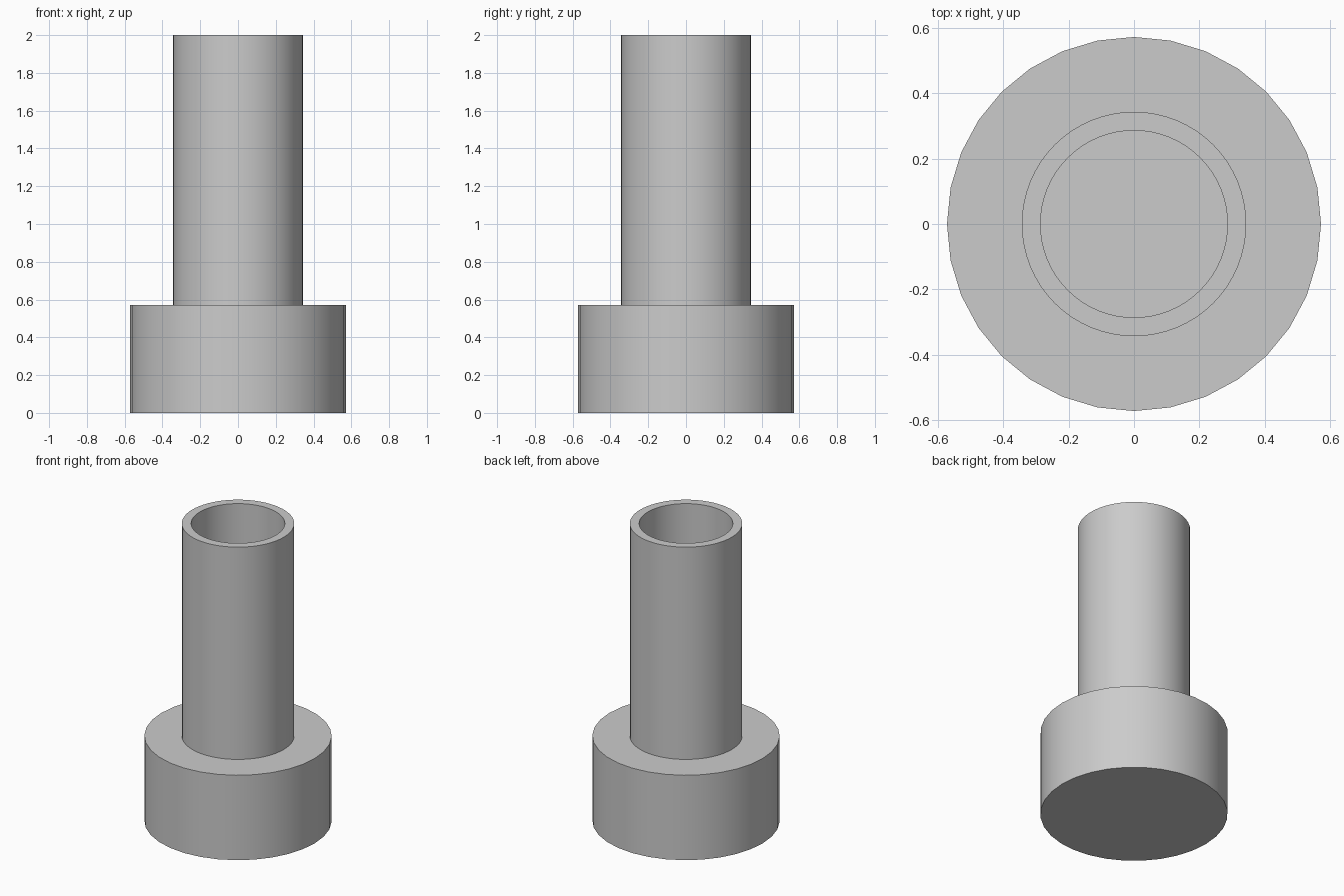
import bpy
import bmesh
import math

cube = bpy.data.objects.get("Cube")
if cube:
    bpy.data.objects.remove(cube, do_unlink=True)

UNIT = 2 / 35
BASE_RADIUS = 10 * UNIT
BASE_HEIGHT = 10 * UNIT
TUBE_RADIUS = 6 * UNIT
BORE_RADIUS = 5 * UNIT
TOP = 35 * UNIT

grey = bpy.data.materials.new("plain grey")
grey.use_nodes = True
colour = (0.6, 0.6, 0.6, 1)
grey.diffuse_color = colour
grey.node_tree.nodes["Principled BSDF"].inputs["Base Color"].default_value = colour


def ring(bm, radius, z, sides):
    return [bm.verts.new((radius * math.cos(math.tau * i / sides),
                          radius * math.sin(math.tau * i / sides), z))
            for i in range(sides)]


def lathe(name, profile, sides, closed):
    """Spin (radius, height) points; closed joins the ends, otherwise cap them."""
    bm = bmesh.new()
    rings = [ring(bm, r, z, sides) for r, z in profile]
    pairs = list(zip(rings, rings[1:]))
    if closed:
        pairs.append((rings[-1], rings[0]))
    else:
        bm.faces.new(rings[0])
        bm.faces.new(rings[-1])
    for a, b in pairs:
        for i in range(sides):
            j = (i + 1) % sides
            bm.faces.new((a[i], a[j], b[j], b[i]))
    bmesh.ops.recalc_face_normals(bm, faces=bm.faces)
    mesh = bpy.data.meshes.new(name)
    bm.to_mesh(mesh)
    bm.free()
    mesh.materials.append(grey)
    obj = bpy.data.objects.new(name, mesh)
    bpy.context.collection.objects.link(obj)
    bpy.ops.object.select_all(action="DESELECT")
    obj.select_set(True)
    bpy.context.view_layer.objects.active = obj
    bpy.ops.object.shade_smooth_by_angle(angle=math.radians(30))
    return obj


# Solid round base
lathe("base", [(BASE_RADIUS, 0), (BASE_RADIUS, BASE_HEIGHT)], 32, False)

# Hollow tube standing on the base
lathe("tube", [(TUBE_RADIUS, BASE_HEIGHT), (TUBE_RADIUS, TOP),
               (BORE_RADIUS, TOP), (BORE_RADIUS, BASE_HEIGHT)], 64, True)
